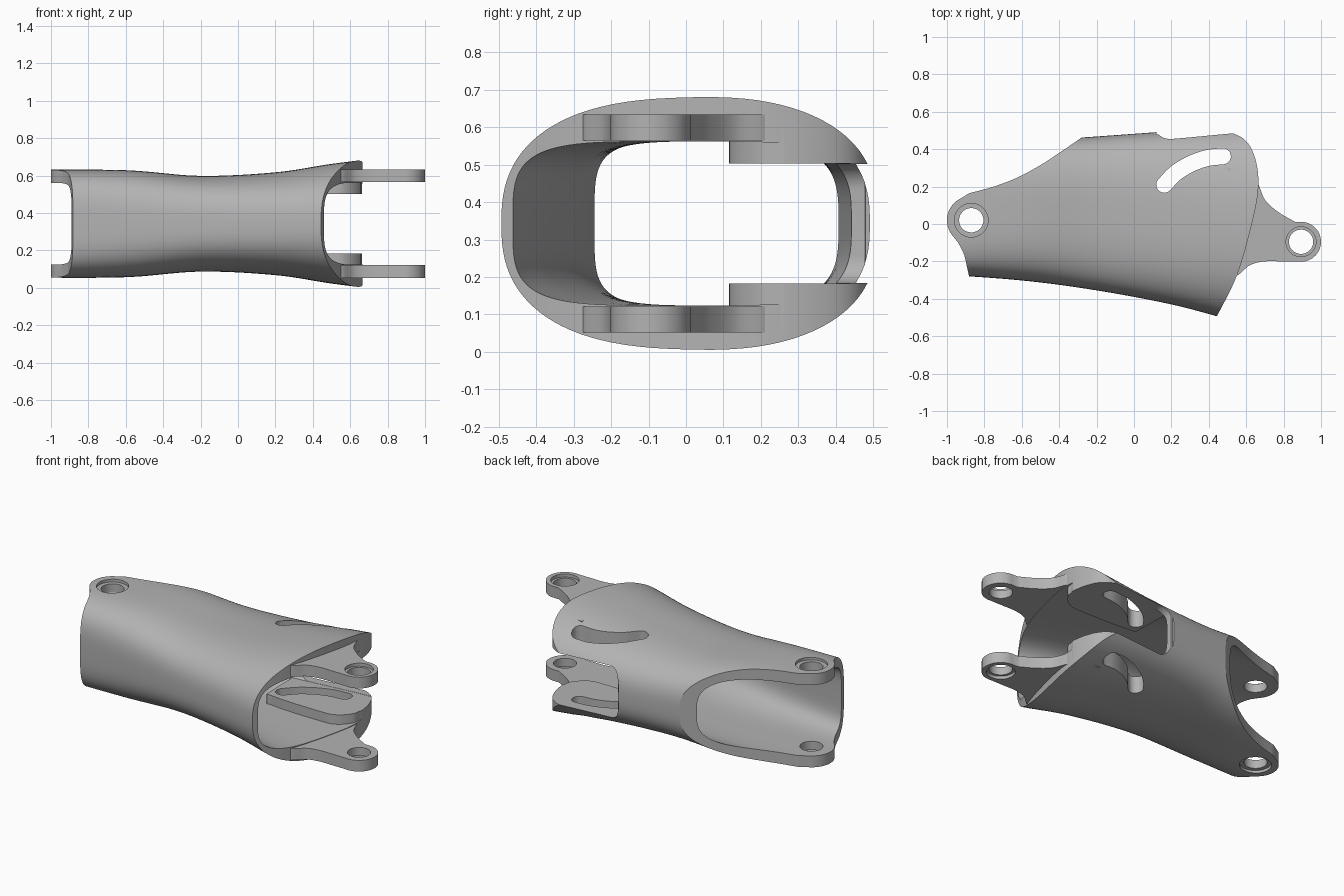
import bpy, bmesh, math
from mathutils import Vector

if "Cube" in bpy.data.objects:
    bpy.data.objects.remove(bpy.data.objects["Cube"])

MID = 0.343      # height of the mirror plane
CEIL = 0.219     # inner half height of the tube


def spline(pts, steps=8):
    """Smooth curve through the points (any dimension)."""
    p = [Vector(q) for q in pts]
    p = [2 * p[0] - p[1]] + p + [2 * p[-1] - p[-2]]
    out = []
    for a, b, c, d in zip(p, p[1:], p[2:], p[3:]):
        for i in range(steps):
            t = i / steps
            out.append(0.5 * (2 * b + (c - a) * t + (2 * a - 5 * b + 4 * c - d) * t * t
                              + (3 * b - a - 3 * c + d) * t ** 3))
    return out + [p[-2]]


def arc(cx, cy, r, a0, a1, n=16):
    return [(cx + r * math.cos(math.radians(a0 + (a1 - a0) * i / n)),
             cy + r * math.sin(math.radians(a0 + (a1 - a0) * i / n))) for i in range(n + 1)]


def skin(name, rings):
    """Closed solid through a list of matching rings."""
    bm = bmesh.new()
    vs = [[bm.verts.new(co) for co in ring] for ring in rings]
    n = len(vs[0])
    for a, b in zip(vs, vs[1:]):
        for i in range(n):
            j = (i + 1) % n
            bm.faces.new((a[i], a[j], b[j], b[i]))
    bm.faces.new(vs[0])
    bm.faces.new(vs[-1])
    bmesh.ops.recalc_face_normals(bm, faces=bm.faces)
    me = bpy.data.meshes.new(name)
    bm.to_mesh(me)
    bm.free()
    ob = bpy.data.objects.new(name, me)
    bpy.context.scene.collection.objects.link(ob)
    return ob


def prism(name, pts, lo, hi, upright=True):
    if upright:
        return skin(name, [[(p[0], p[1], h) for p in pts] for h in (lo, hi)])
    return skin(name, [[(p[0], h, p[1]) for p in pts] for h in (lo, hi)])


def combine(ob, tool, operation):
    """Boolean, applied at once; the tool is removed."""
    mod = ob.modifiers.new("cut", 'BOOLEAN')
    mod.operation, mod.object, mod.solver = operation, tool, 'EXACT'
    dg = bpy.context.evaluated_depsgraph_get()
    me = bpy.data.meshes.new_from_object(ob.evaluated_get(dg))
    ob.modifiers.clear()
    ob.data = me
    bpy.data.objects.remove(tool)


# Tube sections: x, front y, back y, half height, outer and inner squareness
SECTIONS = [
    (-1.1, -0.265, 0.39, 0.289, 4.0, 5.0),
    (-0.6, -0.302, 0.44, 0.286, 3.2, 4.0),
    (-0.2, -0.355, 0.468, 0.256, 2.9, 3.3),
    (0.2, -0.43, 0.497, 0.275, 2.7, 3.5),
    (0.5, -0.508, 0.52, 0.32, 2.5, 4.0),
    (0.8, -0.58, 0.54, 0.357, 2.5, 4.0),
]


def tube(name, inner):
    def power(v, n):
        return math.copysign(abs(v) ** (2 / n), v)
    rings = []
    for x, y0, y1, h, n_out, n_in in spline([Vector(s) for s in SECTIONS], 10):
        n = n_out
        if inner:
            y0, y1, h, n = y0 + 0.035, y1 - 0.05, CEIL, n_in
        ring = []
        for i in range(96):
            a = math.tau * (i + 0.5) / 96
            ring.append((x, (y0 + y1) / 2 + (y1 - y0) / 2 * power(math.cos(a), n),
                         h * power(math.sin(a), n)))
        rings.append(ring)
    return skin(name, rings)


# Outer body trimmed to its plan outline
right_edge = spline([(0.34, -0.7), (0.44, -0.5), (0.55, -0.275), (0.63, 0), (0.665, 0.2),
                     (0.645, 0.36), (0.58, 0.46), (0.45, 0.5), (0.3, 0.493), (0.17, 0.47)])
left_edge = spline([(-0.28, 0.462), (-0.4, 0.38), (-0.5, 0.315), (-0.62, 0.25), (-0.75, 0.2),
                    (-0.88, 0.165)])
left_edge += arc(-0.87, 0.02, 0.13, 115, 215)
left_edge += spline([(-0.94, -0.1), (-0.91, -0.16), (-0.895, -0.22), (-0.88, -0.29)])
outline = right_edge + [(0.12, 0.48), (0.1, 0.7), (-0.28, 0.7)] + left_edge + [(-0.88, -0.7)]
body = tube("link_shell", False)
combine(body, prism("trim", outline, -0.5, 0.5), 'INTERSECT')

# Cavity, leaving thick pads around the slots
cavity = tube("cavity", True)
pad = spline([(0.1, 0.8), (0.1, 0.2), (0.15, 0.13), (0.48, 0.115), (0.58, 0.13),
              (0.65, 0.2), (0.68, 0.3), (0.9, 0.8)], 5)
for lo, hi in ((0.16, 0.5), (-0.5, -0.16)):
    combine(cavity, prism("pad", pad, lo, hi), 'DIFFERENCE')
combine(body, cavity, 'DIFFERENCE')

# Rounded window through the back wall
window = arc(0.2, 0.089, 0.07, 90, 180, 8) + arc(0.2, -0.089, 0.07, 180, 270, 8)
window += [(0.9, -0.159), (0.9, 0.159)]
combine(body, prism("window", window, 0.1, 0.8, upright=False), 'DIFFERENCE')

# Hinge lugs at the wide end
lug = spline([(0.5, 0.3), (0.6, 0.28), (0.66, 0.22), (0.7, 0.13), (0.77, 0.065), (0.86, 0.012)])
lug += arc(0.893, -0.095, 0.107, 85, -100)
lug += spline([(0.8, -0.2), (0.7, -0.2), (0.62, -0.22), (0.55, -0.275), (0.5, -0.25)])
for lo, hi in ((0.222, 0.291), (-0.291, -0.222)):
    combine(body, prism("lug", lug, lo, hi), 'UNION')

# Curved slots through both ears
path = spline([(0.162, 0.21), (0.22, 0.27), (0.3, 0.32), (0.39, 0.352), (0.475, 0.362)], 5)
r = 0.043
sides = ([], [])
for i, p in enumerate(path):
    d = (path[min(i + 1, len(path) - 1)] - path[max(i - 1, 0)]).normalized() * r
    sides[0].append((p.x - d.y, p.y + d.x))
    sides[1].append((p.x + d.y, p.y - d.x))
start = arc(path[0].x, path[0].y, r, 315, 135, 12)[1:-1]
end = arc(path[-1].x, path[-1].y, r, 90, -90, 12)[1:-1]
slot = start + sides[0] + end + sides[1][::-1]
combine(body, prism("slot", slot, -0.5, 0.5), 'DIFFERENCE')

# Pin holes with shallow outer counterbores
for x, y, wide in ((-0.87, 0.02, 0.09), (0.893, -0.095, 0.08)):
    combine(body, prism("hole", arc(x, y, 0.065, 0, 351, 39), -0.5, 0.5), 'DIFFERENCE')
    for lo, hi in ((0.272, 0.5), (-0.5, -0.272)):
        combine(body, prism("bore", arc(x, y, wide, 0, 351, 39), lo, hi), 'DIFFERENCE')

# Placement, colour and shading
for v in body.data.vertices:
    v.co.z += MID
grey = bpy.data.materials.new("plain_grey")
grey.use_nodes = True
colour = (0.45, 0.45, 0.45, 1)
grey.diffuse_color = colour
grey.node_tree.nodes["Principled BSDF"].inputs["Base Color"].default_value = colour
body.data.materials.clear()
body.data.materials.append(grey)
for f in body.data.polygons:
    f.material_index = 0
bpy.ops.object.select_all(action='DESELECT')
body.select_set(True)
bpy.context.view_layer.objects.active = body
bpy.ops.object.shade_smooth_by_angle(angle=math.radians(30))
